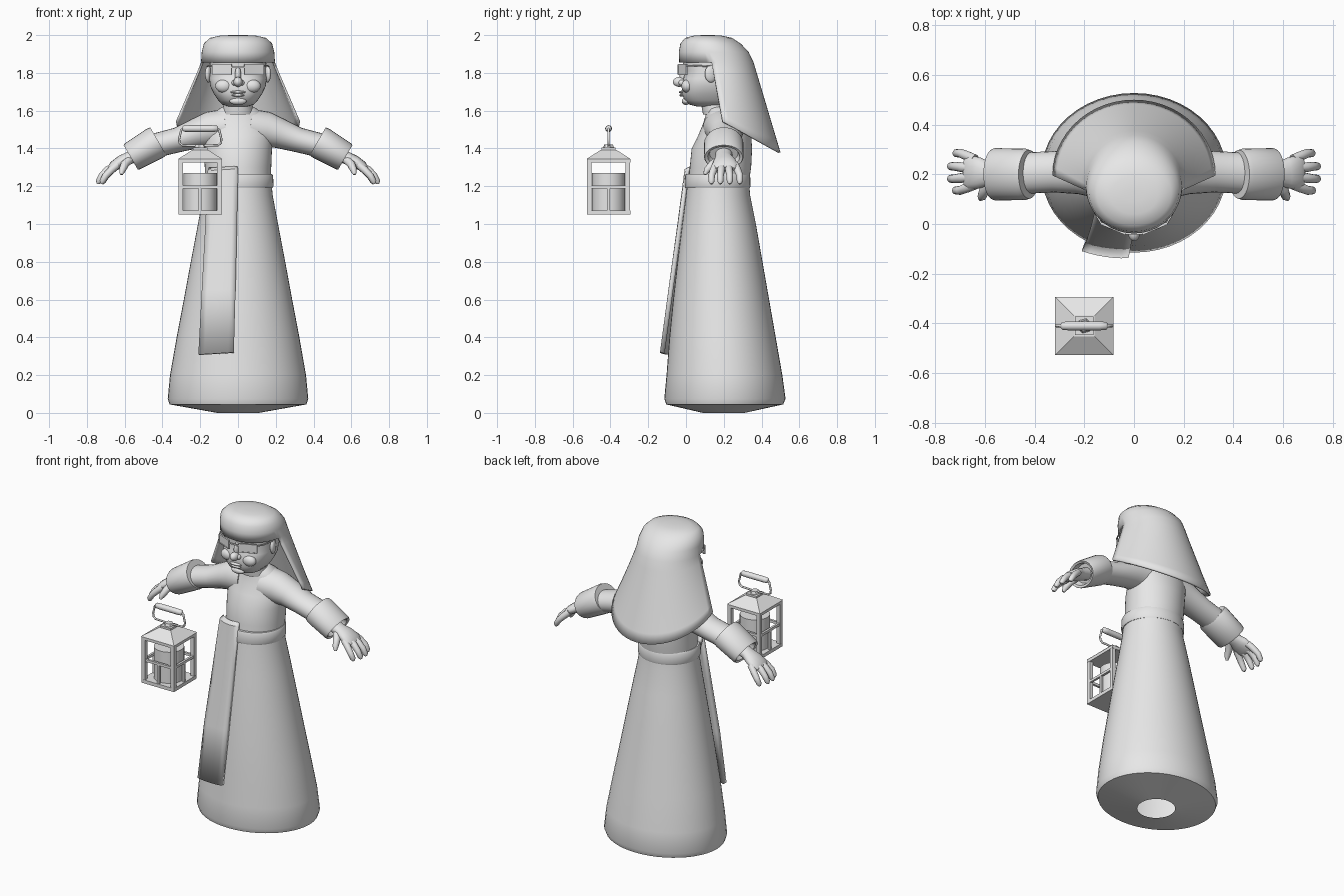
import bpy, bmesh, math
from mathutils import Vector, Matrix

cube = bpy.data.objects.get("Cube")
if cube:
    bpy.data.objects.remove(cube)

grey = bpy.data.materials.new("plain grey")
grey.use_nodes = True
grey.diffuse_color = (0.8, 0.8, 0.8, 1)
grey.node_tree.nodes["Principled BSDF"].inputs["Base Color"].default_value = (0.8, 0.8, 0.8, 1)


def finish(name, bm, angle=40, recalc=True):
    if recalc:
        bmesh.ops.recalc_face_normals(bm, faces=bm.faces)
    me = bpy.data.meshes.new(name)
    bm.to_mesh(me)
    bm.free()
    me.materials.append(grey)
    me.shade_smooth()
    me.set_sharp_from_angle(angle=math.radians(angle))
    ob = bpy.data.objects.new(name, me)
    bpy.context.collection.objects.link(ob)
    return ob


def skin(bm, rings, cap_start, cap_end):
    for a, b in zip(rings, rings[1:]):
        n = len(a)
        for i in range(n):
            bm.faces.new((a[i], a[(i + 1) % n], b[(i + 1) % n], b[i]))
    if cap_start:
        bm.faces.new(rings[0])
    if cap_end:
        bm.faces.new(rings[-1])


def loft(name, rings, n=48, power=2.0, cap_start=True, cap_end=True, angle=40):
    """Stack of level ovals given as (z, half width, front y, back y)."""
    bm = bmesh.new()
    loops = []
    for z, rx, yf, yb in rings:
        loop = []
        for i in range(n):
            a = 2 * math.pi * i / n
            s, c = math.sin(a), math.cos(a)
            x = math.copysign(abs(s) ** (2 / power), s) * rx
            y = (yf + yb) / 2 + math.copysign(abs(c) ** (2 / power), c) * (yb - yf) / 2
            loop.append(bm.verts.new((x, y, z)))
        loops.append(loop)
    skin(bm, loops, cap_start, cap_end)
    return finish(name, bm, angle)


def tube(name, path, n=16, axis=None, angle=50):
    """Sweep along (x, y, z, radius, radius in y)."""
    bm = bmesh.new()
    pts = [Vector(p[:3]) for p in path]
    loops = []
    for k, p in enumerate(path):
        d = axis or (pts[min(k + 1, len(pts) - 1)] - pts[max(k - 1, 0)])
        up = d.cross(Vector((0, 1, 0))).normalized()
        side = up.cross(d).normalized()
        loops.append([bm.verts.new(pts[k] + up * p[3] * math.cos(t) + side * p[4] * math.sin(t))
                      for t in (2 * math.pi * i / n for i in range(n))])
    skin(bm, loops, True, True)
    return finish(name, bm, angle)


def ball(name, centre, size, turn=0):
    bm = bmesh.new()
    m = Matrix.Translation(centre) @ Matrix.Rotation(turn, 4, 'Z') @ Matrix.Diagonal((*size, 1))
    bmesh.ops.create_uvsphere(bm, u_segments=20, v_segments=12, radius=1, matrix=m)
    return finish(name, bm, 60)


def box(name, centre, size, turn=0):
    bm = bmesh.new()
    m = Matrix.Translation(centre) @ Matrix.Rotation(turn, 4, 'Z') @ Matrix.Diagonal((*size, 1))
    bmesh.ops.create_cube(bm, size=1, matrix=m)
    return finish(name, bm, 30)


def prism(name, centre, r1, r2, height, sides):
    bm = bmesh.new()
    m = Matrix.Translation(centre) @ Matrix.Rotation(math.pi / 4, 4, 'Z')
    bmesh.ops.create_cone(bm, cap_ends=True, segments=sides, radius1=r1, radius2=r2,
                          depth=height, matrix=m)
    return finish(name, bm, 30)


# Robe, bodice and belt
loft("robe", [(0, .11, .09, .31), (.045, .362, -.105, .515), (.075, .372, -.115, .527),
              (.2, .36, -.103, .51), (.4, .325, -.088, .475), (.6, .287, -.068, .44),
              (.8, .25, -.045, .405), (1, .212, -.02, .37), (1.15, .184, 0, .34),
              (1.24, .175, .01, .332)], cap_start=False)
loft("bodice", [(1.2, .172, .01, .33), (1.3, .176, .02, .345), (1.4, .18, .03, .35),
                (1.47, .185, .065, .345), (1.53, .175, .09, .33), (1.58, .14, .105, .3),
                (1.61, .1, .11, .26), (1.625, .07, .12, .24)], angle=60)
loft("belt", [(1.19, .183, -.003, .338), (1.2, .188, -.006, .341),
              (1.255, .186, -.004, .34), (1.265, .18, 0, .335)])
loft("neck", [(1.58, .085, .09, .25), (1.635, .076, .08, .24), (1.7, .07, .08, .22)])

# Hanging sash, tucked over the belt
bm = bmesh.new()
rows = []
for z, left, right, y, bend in [(1.25, -.15, -.01, .05, 4), (1.3, -.155, -.005, .02, 4),
                                (1.285, -.16, 0, -.008, 3.5), (1, -.173, -.005, -.045, 2),
                                (.65, -.192, -.013, -.093, 1), (.315, -.21, -.022, -.138, 1)]:
    row = []
    for i in range(7):
        x = left + (right - left) * i / 6
        row.append(bm.verts.new((x, y + bend * (x + .04) ** 2, z + (x + .12) * .06)))
    rows.append(row)
for a, b in zip(rows, rows[1:]):
    for i in range(6):
        bm.faces.new((a[i], b[i], b[i + 1], a[i + 1]))
sash = finish("sash", bm, recalc=False)
mod = sash.modifiers.new("thickness", 'SOLIDIFY')
mod.thickness = .025

# Arms, cuffs and hands
for s, side in ((1, "left"), (-1, "right")):
    tube(side + "_arm", [(s * .06, .2, 1.51, .1, .11), (s * .15, .205, 1.5, .095, .1),
                         (s * .22, .21, 1.48, .08, .09), (s * .32, .21, 1.445, .066, .083),
                         (s * .44, .205, 1.415, .064, .083)], n=24)
    axis = Vector((s * .86, 0, -.5))
    cuff = [(0, .06, .075), (0, .085, .098), (.02, .088, .104), (.16, .079, .105),
            (.17, .075, .1), (.165, .062, .085), (.13, .055, .075)]
    tube(side + "_cuff", [(s * .422 + axis.x * t, .2, 1.438 + axis.z * t, r, ry)
                          for t, r, ry in cuff], n=28, axis=axis, angle=40)
    tube(side + "_palm", [(s * .5, .2, 1.385, .04, .045), (s * .575, .2, 1.35, .034, .045),
                          (s * .62, .205, 1.33, .032, .062), (s * .66, .207, 1.305, .027, .07),
                          (s * .68, .207, 1.29, .015, .06)])
    for k, (y, reach) in enumerate([(.135, -.02), (.182, .0), (.232, 0), (.285, -.022)]):
        base = .207 + (y - .207) * .68
        tube(f"{side}_finger_{k}",
             [(s * .64, base, 1.312, .02, .02), (s * (.69 + reach), (base + y) / 2, 1.287, .02, .02),
              (s * (.72 + reach), y, 1.256, .018, .018), (s * (.738 + reach), y, 1.225, .016, .016),
              (s * (.742 + reach), y, 1.212, .007, .007)], n=12)
    tube(side + "_thumb", [(s * .575, .175, 1.34, .022, .022), (s * .6, .14, 1.315, .022, .022),
                           (s * .612, .11, 1.285, .018, .018), (s * .618, .1, 1.262, .008, .008)], n=12)

# Head and face
loft("head", [(1.622, .05, .06, .2), (1.632, .083, .018, .23), (1.655, .105, -.008, .25),
              (1.69, .128, -.022, .265), (1.73, .147, -.022, .275), (1.77, .152, -.015, .28),
              (1.81, .146, .0, .285), (1.85, .15, -.015, .285), (1.91, .14, -.005, .28)],
     power=2.5, angle=70)
ball("nose", (0, -.035, 1.752), (.024, .034, .026))
ball("nose_bridge", (0, -.012, 1.79), (.016, .022, .045))
ball("upper_lip", (0, -.022, 1.698), (.04, .016, .008))
ball("lower_lip", (0, -.02, 1.682), (.034, .015, .008))
ball("chin", (0, 0, 1.65), (.045, .022, .02))
for s, side in ((1, "left"), (-1, "right")):
    ball(side + "_nostril", (s * .02, -.022, 1.748), (.014, .018, .015))
    ball(side + "_cheek", (s * .075, .006, 1.73), (.045, .03, .035))
    ball(side + "_ear", (s * .156, .132, 1.795), (.016, .034, .046), s * .3)
    # Spectacles
    turn = s * .4
    box(side + "_lens", (s * .084, -.018, 1.818), (.1, .006, .048), turn)
    for z in (1.843, 1.793):
        box(side + "_rim", (s * .084, -.018, z), (.106, .01, .006), turn)
    for e in (-.052, .052):
        box(side + "_rim_end", (s * (.084 + e * .92), -.018 + e * .39, 1.818), (.006, .01, .052), turn)
    tube(side + "_temple", [(s * .132, .002, 1.838, .004, .004), (s * .154, .04, 1.838, .004, .004),
                            (s * .163, .13, 1.835, .004, .004)], n=8)
box("spectacle_bridge", (0, -.038, 1.83), (.075, .008, .008))

# Veil: a closed cap whose rear half runs on into a flared cape
bm = bmesh.new()
N = 48
angles = [2 * math.pi * i / N for i in range(N)]
rings = []
for z, rx, yf, yb in [(1.855, .196, -.036, .358), (1.91, .192, -.038, .332), (1.955, .181, -.03, .29),
                      (1.985, .15, -.005, .245), (1.997, .095, .04, .19), (2, .04, .09, .14)]:
    rings.append([bm.verts.new((rx * math.sin(a), (yf + yb) / 2 + (yb - yf) / 2 * math.cos(a), z))
                  for a in angles])
skin(bm, rings, False, True)
back = range(-N // 4 - 1, N // 4 + 2)
prev = [rings[0][i % N] for i in back]
start = [v.co.copy() for v in prev]
STEPS = 8
for k in range(1, STEPS + 1):
    t = k / STEPS
    row = []
    for i, p in zip(back, start):
        a = 2 * math.pi * i / N * (N / 4) / (N / 4 + 1)
        hem = Vector((.328 * math.sin(a), .195 + .305 * math.cos(a), 1.545 - .165 * math.cos(a)))
        row.append(bm.verts.new(p.lerp(hem, t)))
    for i in range(len(row) - 1):
        bm.faces.new((prev[i], prev[i + 1], row[i + 1], row[i]))
    prev = row
veil = finish("veil", bm, 60)
mod = veil.modifiers.new("thickness", 'SOLIDIFY')
mod.thickness = .012

# Lantern
LX, LY = -.2, -.41
R2 = math.sqrt(2)
box("lantern_base", (LX, LY, 1.06), (.23, .23, .022))
box("lantern_top", (LX, LY, 1.335), (.23, .23, .02))
prism("lantern_roof", (LX, LY, 1.368), .117 * R2, .042 * R2, .048, 4)
box("lantern_roof_cap", (LX, LY, 1.397), (.075, .075, .014))
prism("lantern_knob", (LX, LY, 1.41), .032, .024, .02, 6)
prism("candle", (LX, LY, 1.17), .088, .088, .2, 32)
for i in range(4):
    d = Matrix.Rotation(i * math.pi / 2, 3, 'Z')
    c = Vector((LX, LY, 0))
    turn = i * math.pi / 2
    box(f"lantern_post_{i}", c + d @ Vector((.102, .102, 1.197)), (.024, .024, .26), turn)
    box(f"lantern_crossbar_{i}", c + d @ Vector((0, .104, 1.195)), (.19, .014, .016), turn)
    box(f"lantern_upright_{i}", c + d @ Vector((0, .104, 1.13)), (.016, .014, .125), turn)
for s in (1, -1):
    tube("lantern_handle_side", [(LX + s * x, LY, z, .006, .006) for x, z in
                                 ((.02, 1.415), (.095, 1.417), (.11, 1.43), (.112, 1.45),
                                  (.1, 1.5), (.085, 1.507))], n=8)
tube("lantern_grip", [(LX + x, LY, 1.505, r, r) for x, r in
                      ((-.095, .008), (-.088, .016), (-.06, .018), (.06, .018), (.088, .016), (.095, .008))])
